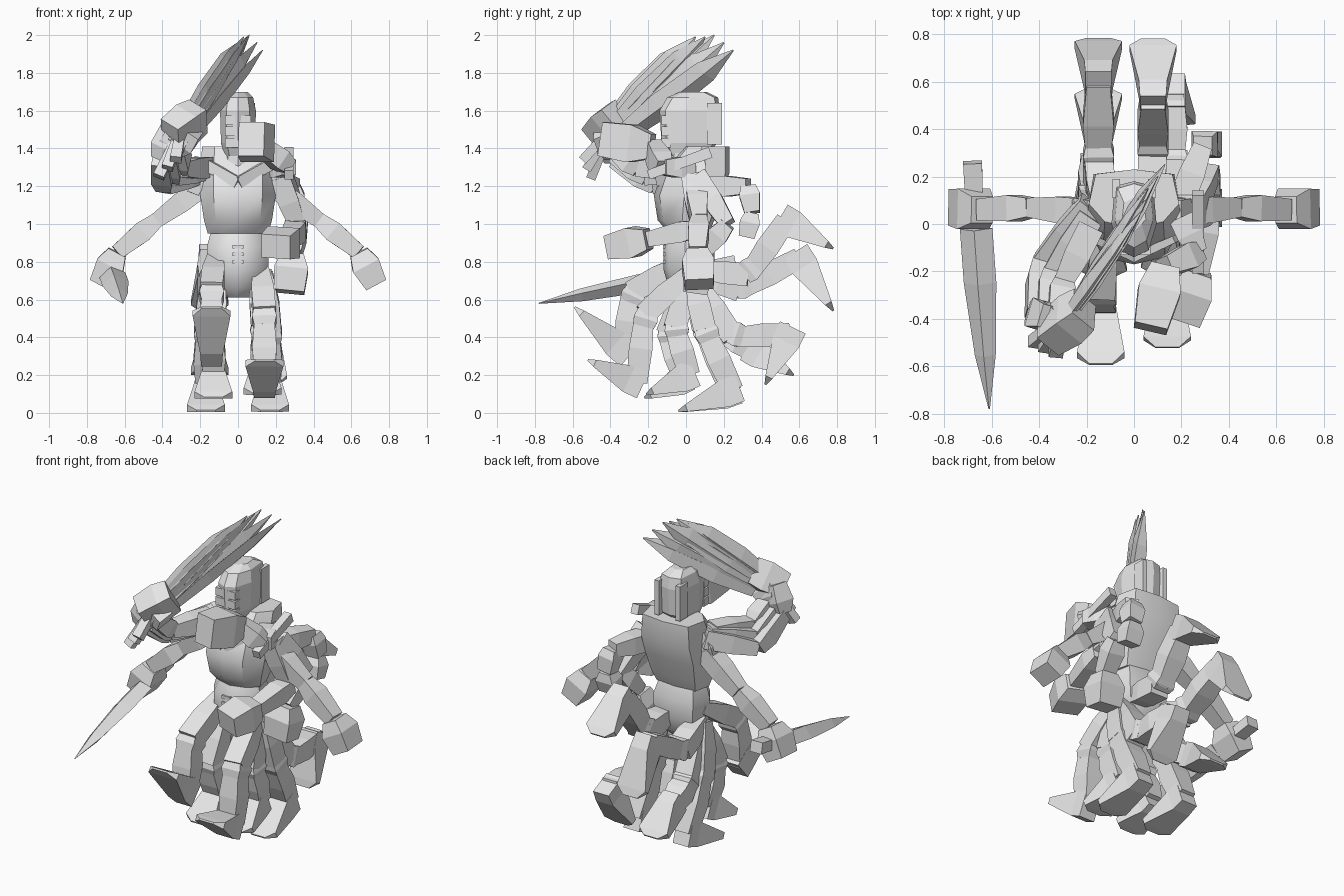
import bpy, bmesh, math
from mathutils import Vector as V

grey = bpy.data.materials.new("plain_grey")
grey.diffuse_color = (0.8, 0.8, 0.8, 1)


def skin(name, rings, smooth=False):
    """Join equal-length rings of points into a closed solid."""
    bm = bmesh.new()
    vr = [[bm.verts.new(p) for p in r] for r in rings]
    n = len(vr[0])
    for a, b in zip(vr, vr[1:]):
        for i in range(n):
            j = (i + 1) % n
            bm.faces.new((a[i], a[j], b[j], b[i]))
    bm.faces.new(vr[0][::-1])
    bm.faces.new(vr[-1])
    bmesh.ops.recalc_face_normals(bm, faces=bm.faces)
    me = bpy.data.meshes.new(name)
    bm.to_mesh(me)
    bm.free()
    me.materials.append(grey)
    ob = bpy.data.objects.new(name, me)
    bpy.context.collection.objects.link(ob)
    if smooth:
        bpy.ops.object.select_all(action='DESELECT')
        ob.select_set(True)
        bpy.context.view_layer.objects.active = ob
        bpy.ops.object.shade_smooth_by_angle(angle=math.radians(35))
    return ob


def bar(name, a, b, sizes, wide=(1, 0, 0), diamond=False):
    """Straight part from a to b; sizes are (fraction, width, depth)."""
    a, b = V(a), V(b)
    ax = (b - a).normalized()
    w = V(wide)
    w = (w - ax * w.dot(ax)).normalized()
    d = ax.cross(w)
    corners = ((1, 0), (0, 1), (-1, 0), (0, -1)) if diamond else ((1, 1), (-1, 1), (-1, -1), (1, -1))
    skin(name, [[a.lerp(b, t) + w * (i * sw / 2) + d * (j * sd / 2) for i, j in corners]
                for t, sw, sd in sizes])


def body(name, sections, smooth=True):
    """Stack of eight-sided sections: (z, half width, front y, back y)."""
    rings = []
    for z, w, f, k in sections:
        m = (f + k) / 2
        rings.append([(0, f, z), (.65 * w, f + .03, z), (w, m - .02, z), (.85 * w, k - .02, z),
                      (0, k, z), (-.85 * w, k - .02, z), (-w, m - .02, z), (-.65 * w, f + .03, z)])
    return skin(name, rings, smooth)


# Torso
body("chest", [(.95, .16, -.09, .12), (1.02, .18, -.15, .15), (1.15, .2, -.17, .19),
               (1.27, .2, -.13, .23), (1.41, .19, -.02, .23)])
body("pelvis", [(.61, .06, -.04, .08), (.66, .12, -.09, .12), (.76, .16, -.12, .15),
                (.88, .165, -.12, .15), (.97, .14, -.08, .12)])
body("neck", [(1.26, .08, -.11, .12), (1.44, .08, -.08, .13)], False)
for s in (-1, 1):
    bar("collar", (s * .18, -.06, 1.32), (0, -.14, 1.22), [(0, .06, .03), (1, .06, .04)], (0, 0, 1))
for z in (.8, .84, .88):
    bar("belly_band", (-.03, -.115, z), (.03, -.115, z), [(0, .015, .02), (1, .015, .02)], (0, 1, 0))

# Head and helmet
body("head", [(1.36, .07, -.1, .1), (1.43, .09, -.13, .17), (1.6, .095, -.14, .18),
              (1.67, .08, -.1, .17), (1.7, .05, -.03, .11)], False)
for z in (1.43, 1.49, 1.55):
    bar("mask_band", (-.07, -.105, z), (.07, -.105, z), [(0, .05, .05), (1, .05, .05)], (0, 0, 1))
for s in (-1, 1):
    bar("helmet_cheek", (s * .075, .15, 1.42), (s * .075, .15, 1.64),
        [(0, .03, .08), (1, .03, .08)])


# Legs in several stances: x, hip height, knee, ankle, toe as (y, z)
def leg(x, hz, knee, ankle, toe):
    hip = V((x * .85, .03, hz))
    k, a, t = (V((x, *p)) for p in (knee, ankle, toe))
    bar("thigh", hip, k, [(0, .08, .07), (.55, .12, .12), (1, .12, .12)])
    bar("knee", k.lerp(hip, .08), k.lerp(a, .18), [(0, .11, .11), (.5, .13, .13), (1, .11, .11)])
    bar("shank", k, a, [(0, .1, .1), (.5, .13, .125), (1, .1, .11)])
    heel = a - (t - a) * .12
    bar("foot", heel, t, [(0, .11, .15), (.25, .12, .15), (.87, .2, .04), (1, .1, .01)])


for x, hz, knee, ankle, toe in (
        (-.14, .82, (-.29, .64), (-.33, .33), (-.59, .56)),
        (-.13, .74, (-.1, .42), (-.01, .18), (-.22, .08)),
        (-.17, .74, (.09, .45), (.24, .11), (-.04, .01)),
        (-.15, .74, (.2, .42), (.35, .33), (.57, .2)),
        (-.15, .74, (.28, .65), (.6, .82), (.78, .54)),
        (.14, .76, (-.22, .52), (-.26, .16), (-.52, .28)),
        (.13, .74, (-.06, .45), (.02, .2), (-.21, .1)),
        (.17, .74, (.1, .44), (.25, .12), (-.04, .01)),
        (.16, .74, (.25, .4), (.55, .42), (.42, .15)),
        (.08, .76, (.33, .73), (.53, 1.02), (.78, .87))):
    leg(x, hz, knee, ankle, toe)


# Arms in several stances: shoulder, elbow, wrist, hand end
def arm(sh, el, wr, hand, size=.17, wide=(0, 1, 0)):
    bar("upper_arm", sh, el, [(0, .11, .11), (.5, .11, .11), (1, .08, .08)], wide)
    bar("forearm", el, wr, [(0, .08, .08), (.35, .11, .11), (1, .09, .08)], wide)
    bar("fist", wr, hand, [(0, size * .65, size * .6), (.4, size, size * .9), (1, size * .9, size * .7)], wide)


for s in (-1, 1):
    arm((s * .17, .05, 1.21), (s * .43, .07, 1.02), (s * .64, .06, .85), (s * .73, .07, .68))
    bar("shoulder_pad", (s * .17, .05, 1.33), (s * .24, .04, 1.16),
        [(0, .1, .06), (.5, .13, .1), (1, .1, .06)], (0, 1, 0))
arm((.2, .03, 1.3), (.27, -.12, 1.3), (.13, -.18, 1.41), (.07, -.44, 1.45), .2, (0, 0, 1))
arm((.22, .03, 1.25), (.32, .07, .98), (.27, -.2, .92), (.2, -.4, .88), .18, (1, 0, 0))
arm((.23, .06, 1.25), (.32, .22, 1.0), (.29, .08, .84), (.27, .05, .64), .18, (1, 0, 0))
arm((.2, .1, 1.2), (.29, .33, 1.2), (.31, .35, 1.06), (.31, .32, .93), .12, (1, 0, 0))
bar("shoulder_bar", (.27, -.2, 1.26), (.27, .13, 1.38), [(0, .05, .05), (1, .05, .06)])

# Raised arms, their hands and the fan of blades
for k in range(3):
    o = k * .045
    arm((-.18, .08 - o, 1.3), (-.39 + o, -.16 - o, 1.2 + o), (-.41 + o, -.38, 1.34 + o * .6),
        (-.34 + o, -.4 - o * .5, 1.5), .14, (1, -.3, 0))
    bar("hilt", (-.42 + o, -.5 - o * .5, 1.25 + o), (-.3, -.4, 1.5), [(0, .06, .05), (1, .05, .05)])
bar("sword_hand", (-.36, -.47, 1.47), (-.21, -.36, 1.57), [(0, .15, .13), (.6, .18, .15), (1, .16, .13)],
    (0, -.6, .8))

tips = ((.0, .0, 1.96), (.03, .05, 1.99), (.05, .1, 1.99), (.06, .15, 2.0), (.1, .2, 1.96), (.13, .25, 1.92))
for k, tip in enumerate(tips):
    bar("raised_blade", (-.29 + k * .01, -.4 + k * .012, 1.53 - k * .012), tip,
        [(0, .1, .05), (.35, .15, .07), (.75, .13, .05), (1, .008, .005)],
        ((k % 3 - 1) * .3, -.6, .8), True)

# Lowered sword held at the side
bar("lowered_blade", (-.665, -.02, .73), (-.61, -.78, .58),
    [(0, .14, .09), (.3, .14, .1), (.7, .09, .07), (1, .006, .005)], (1, 0, .2), True)
bar("lowered_grip", (-.67, 0, .75), (-.68, .26, .8), [(0, .07, .06), (1, .08, .07)])
